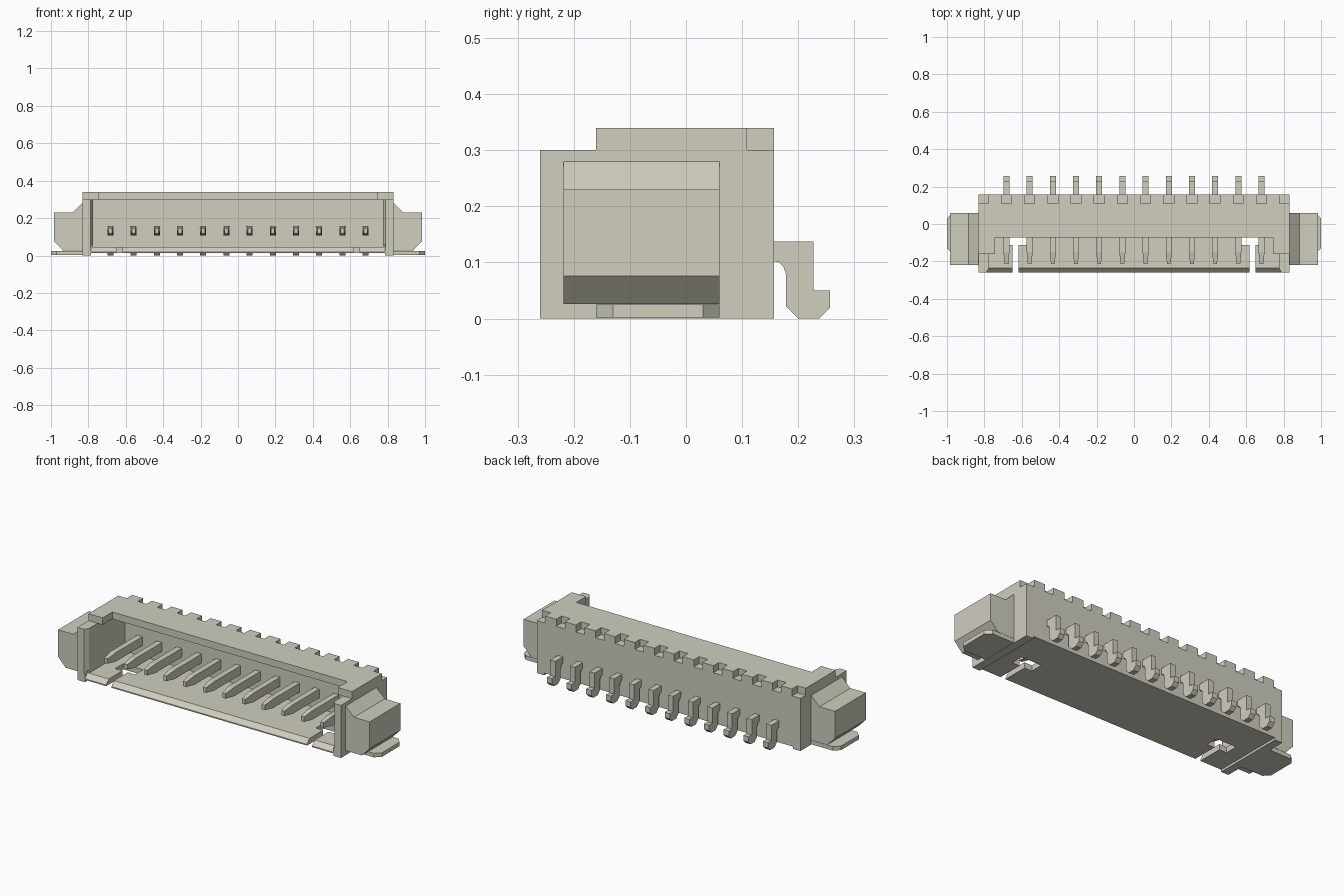
import bpy, bmesh
from mathutils import Vector

if "Cube" in bpy.data.objects:
    bpy.data.objects.remove(bpy.data.objects["Cube"], do_unlink=True)

beige = bpy.data.materials.new("warm_beige")
beige.use_nodes = True
colour = (0.63, 0.62, 0.52, 1)
beige.diffuse_color = colour
beige.node_tree.nodes["Principled BSDF"].inputs["Base Color"].default_value = colour

# Order in which (u, v, depth) map to x, y, z for each extrusion axis
PLACE = {
    "x": lambda u, v, d: Vector((d, u, v)),
    "y": lambda u, v, d: Vector((u, d, v)),
    "z": lambda u, v, d: Vector((u, v, d)),
}


def add_prism(bm, axis, profile, low, high):
    place = PLACE[axis]
    face = bm.faces.new([bm.verts.new(place(u, v, low)) for u, v in profile])
    out = bmesh.ops.extrude_face_region(bm, geom=[face])
    moved = [g for g in out["geom"] if isinstance(g, bmesh.types.BMVert)]
    bmesh.ops.translate(bm, verts=moved, vec=place(0, 0, high - low))
    return moved


def add_box(bm, x, y, z):
    add_prism(bm, "z", [(x[0], y[0]), (x[1], y[0]), (x[1], y[1]), (x[0], y[1])], *z)


def finish(bm, name):
    bmesh.ops.recalc_face_normals(bm, faces=bm.faces[:])
    mesh = bpy.data.meshes.new(name)
    bm.to_mesh(mesh)
    bm.free()
    mesh.materials.append(beige)
    obj = bpy.data.objects.new(name, mesh)
    bpy.context.scene.collection.objects.link(obj)
    return obj


def cut(target, build):
    bm = bmesh.new()
    build(bm)
    cutter = finish(bm, "cutter")
    cutter.hide_render = True
    mod = target.modifiers.new("cut", "BOOLEAN")
    mod.operation, mod.solver, mod.object = "DIFFERENCE", "EXACT", cutter
    bpy.context.view_layer.objects.active = target
    bpy.ops.object.modifier_apply(modifier=mod.name)
    bpy.data.objects.remove(cutter, do_unlink=True)


PITCH = 0.124
pin_xs = [(i - 5.5) * PITCH for i in range(12)]
notch_xs = [(i - 6.5) * PITCH for i in range(14)]

# Housing shell
bm = bmesh.new()
add_prism(bm, "x", [(-.26, 0), (.157, 0), (.157, .34), (-.16, .34), (-.16, .3), (-.26, .3)], -.832, .832)
housing = finish(bm, "housing")

# Main cavity, open front and top window
cut(housing, lambda b: add_box(b, (-.775, .775), (-.4, .09), (.045, .3)))
cut(housing, lambda b: add_box(b, (-.775, .775), (-.4, -.16), (.2, .5)))
cut(housing, lambda b: add_box(b, (-.742, .742), (-.4, -.072), (.2, .5)))
# Underside relief between the end walls
cut(housing, lambda b: add_box(b, (-.785, .785), (-.4, .4), (-.1, .013)))
# Bevelled mouth
cut(housing, lambda b: add_prism(b, "x", [(-.235, .046), (-.235, .06), (-.3, .06), (-.3, -.022)], -.785, .785))
cut(housing, lambda b: add_prism(
    b, "z", [(-.775, -.235), (.775, -.235), (.8, -.277), (-.8, -.277)], .045, .5))


# Row of notches along the back top edge
def notches(b):
    for x in notch_xs:
        add_box(b, (x - .027, x + .027), (.109, .3), (.3, .5))


cut(housing, notches)


# T-shaped floor slots
def slots(b):
    for s in (-1, 1):
        pts = [(.617, -.4), (.65, -.4), (.65, -.113), (.697, -.113), (.697, -.04),
               (.57, -.04), (.57, -.113), (.617, -.113)]
        add_prism(b, "z", [(s * u, v) for u, v in pts], -.1, .1)


cut(housing, slots)

# Contact pins: tapered blade inside, bent solder foot outside
bm = bmesh.new()
blade = [(.12, .107), (.12, .158), (-.15, .158), (-.215, .146), (-.215, .118), (-.15, .107)]
foot = [(.1, .137), (.227, .137), (.227, .05), (.257, .05), (.257, .02), (.237, 0), (.2, 0),
        (.178, .022), (.178, .08), (.174, .092), (.166, .1), (.157, .102), (.1, .102)]
for x in pin_xs:
    before = set(bm.verts)
    add_prism(bm, "x", blade, x - .016, x + .016)
    for v in set(bm.verts) - before:
        if v.co.y < -.2:
            v.co.x = x + (v.co.x - x) * .6
    add_prism(bm, "x", foot, x - .016, x + .016)
finish(bm, "contact_pins")

# Side ears and chamfered solder tabs
for side, s in (("left", 1), ("right", -1)):
    bm = bmesh.new()
    ear = [(.825, .28), (.832, .28), (.885, .23), (.983, .23), (.983, .076), (.935, .026), (.825, .026)]
    add_prism(bm, "y", [(s * u, v) for u, v in ear], -.218, .06)
    finish(bm, side + "_ear")
    bm = bmesh.new()
    tab = [(.83, -.16), (.97, -.16), (1, -.13), (1, .03), (.97, .06), (.83, .06)]
    add_prism(bm, "z", [(s * u, v) for u, v in tab], .002, .025)
    finish(bm, side + "_solder_tab")
